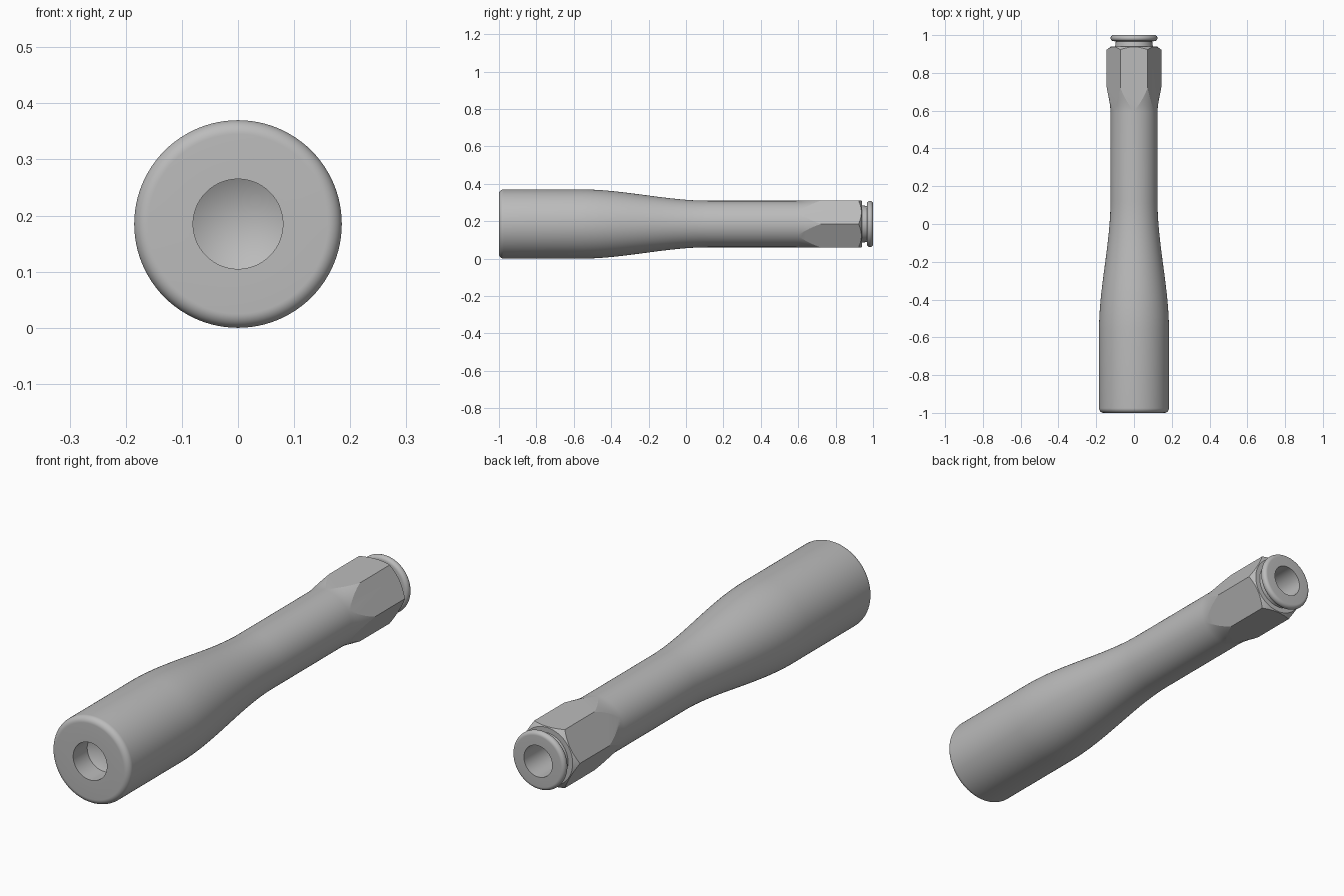
import bpy, bmesh
from math import sin, cos, pi, radians
from mathutils import Vector, Matrix

cube = bpy.data.objects.get("Cube")
if cube:
    bpy.data.objects.remove(cube, do_unlink=True)

GRIP, SHANK, FLAT = 0.185, 0.1245, 0.125   # radii, and hex half-width
AXIS_Z = GRIP


def s_curve(y0, r0, y1, r1, steps):
    """Smooth radius change along the axis."""
    pts = []
    for i in range(steps + 1):
        t = i / steps
        pts.append((r0 + (r1 - r0) * t * t * (3 - 2 * t), y0 + (y1 - y0) * t))
    return pts


def arc(r, y, radius, start, end, steps):
    """Rounded corner in the profile, angles measured from outward to back."""
    angles = [radians(start + (end - start) * i / steps) for i in range(steps + 1)]
    return [(r + radius * cos(a), y + radius * sin(a)) for a in angles]


def make_object(name, bm):
    bmesh.ops.recalc_face_normals(bm, faces=bm.faces)
    mesh = bpy.data.meshes.new(name)
    bm.to_mesh(mesh)
    bm.free()
    obj = bpy.data.objects.new(name, mesh)
    bpy.context.collection.objects.link(obj)
    obj.location.z = AXIS_Z
    return obj


def revolve(name, profile, segments=96):
    bm = bmesh.new()
    verts = [bm.verts.new((r, y, 0)) for r, y in profile]
    edges = [bm.edges.new(pair) for pair in zip(verts, verts[1:])]
    bmesh.ops.spin(bm, geom=verts + edges, cent=(0, 0, 0), axis=(0, 1, 0),
                   angle=2 * pi, steps=segments, use_duplicate=False)
    bmesh.ops.remove_doubles(bm, verts=bm.verts, dist=0.00005)
    return make_object(name, bm)


# Profile from the front drill point, over the outside, into the rear bore
profile = [(0, -0.86), (0.08, -0.905), (0.08, -1.0)]
profile += arc(GRIP - 0.025, -0.975, 0.025, -90, 0, 10)
profile += s_curve(-0.56, GRIP, 0.12, SHANK, 32)
profile += s_curve(0.59, SHANK, 0.78, 0.15, 16)
profile += [(0.15, 0.918), (0.122, 0.94), (0.1, 0.94), (0.096, 0.967)]
profile += arc(0.108, 0.984, 0.016, -90, 90, 18)
profile += [(0.067, 1.0), (0.067, 0.55), (0, 0.51)]
handle = revolve("handle", profile)

# Hexagonal sleeve that trims the wrench flats
bm = bmesh.new()
rings = []
for radius, y in ((FLAT / cos(pi / 6), 0.4), (0.3, 0.4),
                  (0.3, 0.96), (FLAT / cos(pi / 6), 0.96)):
    rings.append([bm.verts.new((radius * cos(k * pi / 3), y, radius * sin(k * pi / 3)))
                  for k in range(6)])
for a, b in zip(rings, rings[1:] + rings[:1]):
    for k in range(6):
        n = (k + 1) % 6
        bm.faces.new((a[k], a[n], b[n], b[k]))
cutter = make_object("hex_cutter", bm)
cutter.hide_render = True

bpy.ops.object.select_all(action='DESELECT')
handle.select_set(True)
bpy.context.view_layer.objects.active = handle
trim = handle.modifiers.new("wrench_flats", 'BOOLEAN')
trim.operation = 'DIFFERENCE'
trim.solver = 'EXACT'
trim.object = cutter
bpy.ops.object.modifier_apply(modifier=trim.name)
bpy.data.objects.remove(cutter, do_unlink=True)

# Single plain grey finish
grey = bpy.data.materials.new("plain_grey")
grey.use_nodes = True
colour = (0.5, 0.5, 0.5, 1)
grey.diffuse_color = colour
grey.node_tree.nodes["Principled BSDF"].inputs["Base Color"].default_value = colour
handle.data.materials.clear()
handle.data.materials.append(grey)
for poly in handle.data.polygons:
    poly.material_index = 0

bpy.ops.object.shade_smooth_by_angle(angle=radians(12))
